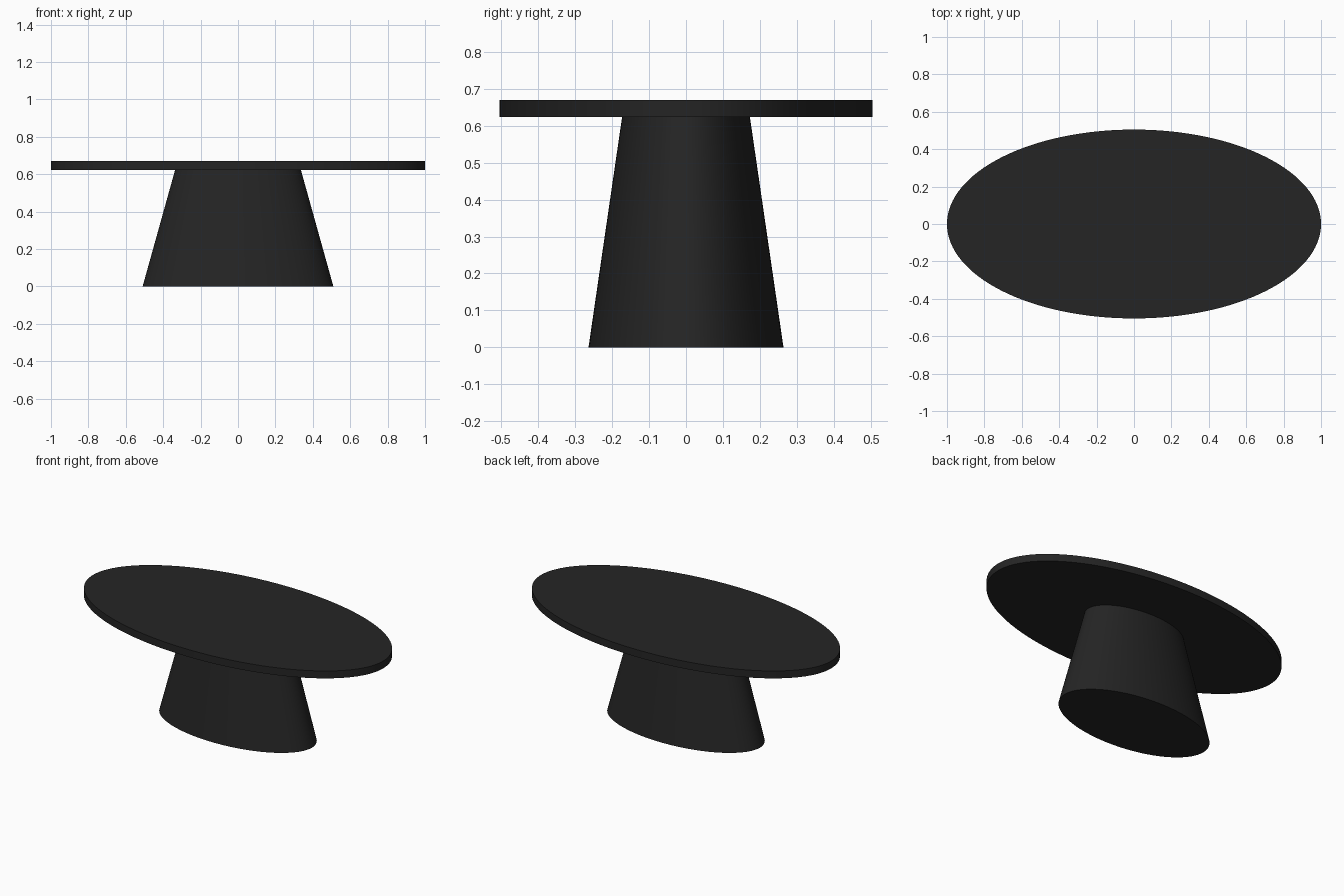
import bpy, bmesh, math

if "Cube" in bpy.data.objects:
    bpy.data.objects.remove(bpy.data.objects["Cube"])

black = bpy.data.materials.new("matte black")
black.diffuse_color = (0.018, 0.018, 0.018, 1)
black.use_nodes = True
black.node_tree.nodes["Principled BSDF"].inputs["Base Color"].default_value = black.diffuse_color


def elliptical_frustum(name, bottom, top, z0, z1, sides=128):
    """Solid with elliptical ends; bottom and top are (rx, ry)."""
    bm = bmesh.new()
    rings = []
    for (rx, ry), z in ((bottom, z0), (top, z1)):
        rings.append([bm.verts.new((rx * math.cos(2 * math.pi * i / sides),
                                    ry * math.sin(2 * math.pi * i / sides), z))
                      for i in range(sides)])
    low, high = rings
    for i in range(sides):
        j = (i + 1) % sides
        bm.faces.new((low[i], low[j], high[j], high[i]))
    bm.faces.new(low[::-1])
    bm.faces.new(high)
    mesh = bpy.data.meshes.new(name)
    bm.to_mesh(mesh)
    bm.free()
    mesh.materials.append(black)
    obj = bpy.data.objects.new(name, mesh)
    bpy.context.collection.objects.link(obj)
    bpy.ops.object.select_all(action='DESELECT')
    obj.select_set(True)
    bpy.context.view_layer.objects.active = obj
    bpy.ops.object.shade_smooth_by_angle(angle=math.radians(30))
    return obj


# Tapered pedestal
elliptical_frustum("pedestal", (0.51, 0.264), (0.336, 0.173), 0, 0.624)
# Oval slab on top
elliptical_frustum("table_top", (1.0, 0.505), (1.0, 0.505), 0.624, 0.67)
